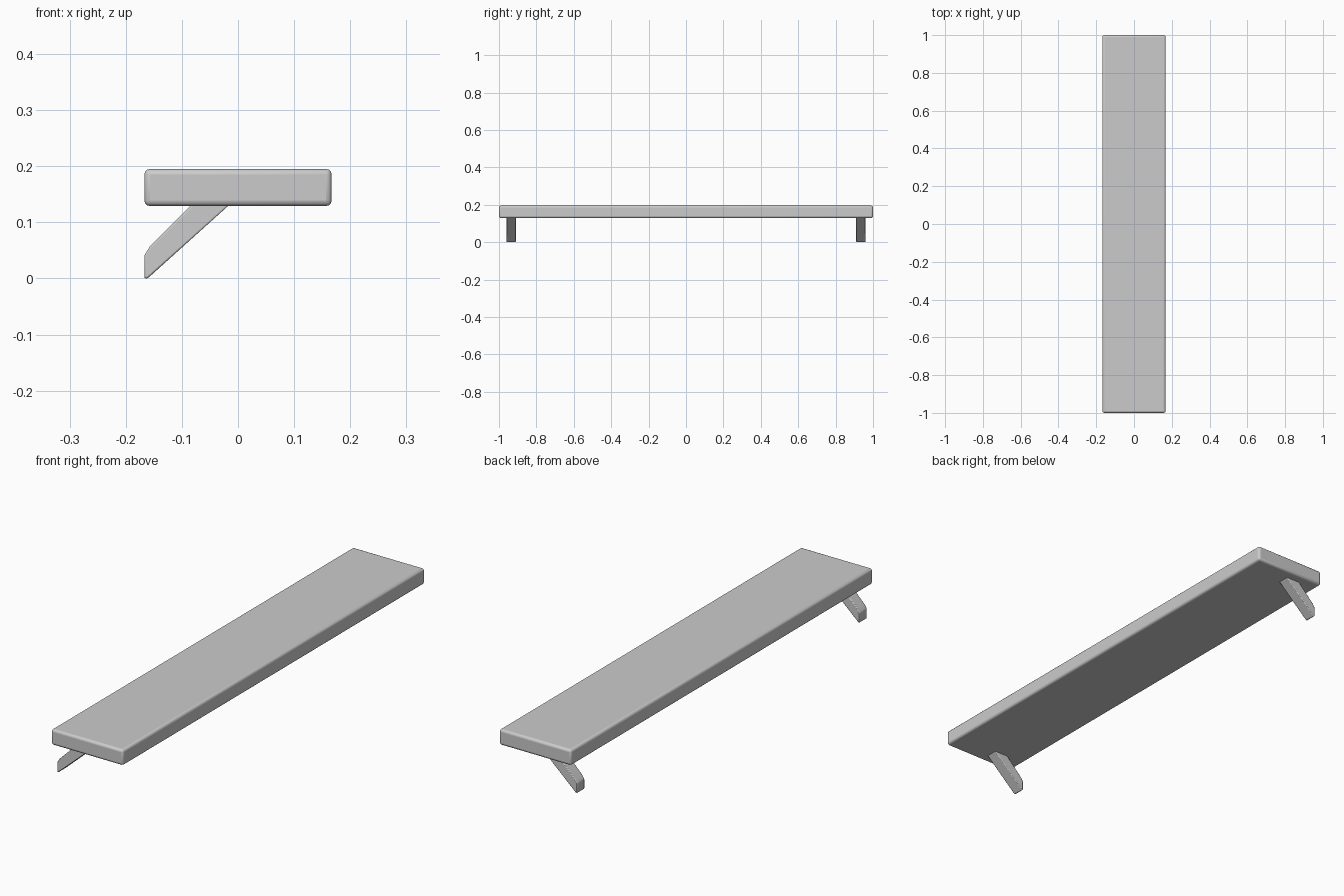
import bpy, bmesh

if "Cube" in bpy.data.objects:
    bpy.data.objects.remove(bpy.data.objects["Cube"])

def extrude_profile(name, pts, y0, y1, bevel, segments):
    """Extrude an x-z profile along y and round its edges."""
    bm = bmesh.new()
    face = bm.faces.new([bm.verts.new((x, y0, z)) for x, z in pts])
    ext = bmesh.ops.extrude_face_region(bm, geom=[face])
    verts = [g for g in ext["geom"] if isinstance(g, bmesh.types.BMVert)]
    bmesh.ops.translate(bm, verts=verts, vec=(0, y1 - y0, 0))
    bmesh.ops.recalc_face_normals(bm, faces=bm.faces[:])
    mesh = bpy.data.meshes.new(name)
    bm.to_mesh(mesh)
    bm.free()
    obj = bpy.data.objects.new(name, mesh)
    bpy.context.collection.objects.link(obj)
    mod = obj.modifiers.new("rounded_edges", "BEVEL")
    mod.width = bevel
    mod.segments = segments
    mod.limit_method = "ANGLE"
    mod.angle_limit = 0.5
    bpy.ops.object.select_all(action="DESELECT")
    obj.select_set(True)
    bpy.context.view_layer.objects.active = obj
    bpy.ops.object.shade_smooth_by_angle()
    return obj

# Shelf board
W = 0.167
extrude_profile("shelf_board", [(-W, 0.129), (W, 0.129), (W, 0.195), (-W, 0.195)],
                -1, 1, 0.01, 3)

# Slanted brackets, tops tucked slightly into the board
bracket = [(-W, 0.0), (-0.161, 0.0), (0.0, 0.145), (-0.069, 0.145),
           (-0.157, 0.057), (-W, 0.041)]
for side, y in (("front", -0.935), ("back", 0.935)):
    extrude_profile(side + "_bracket", bracket, y - 0.025, y + 0.025, 0.006, 2)
